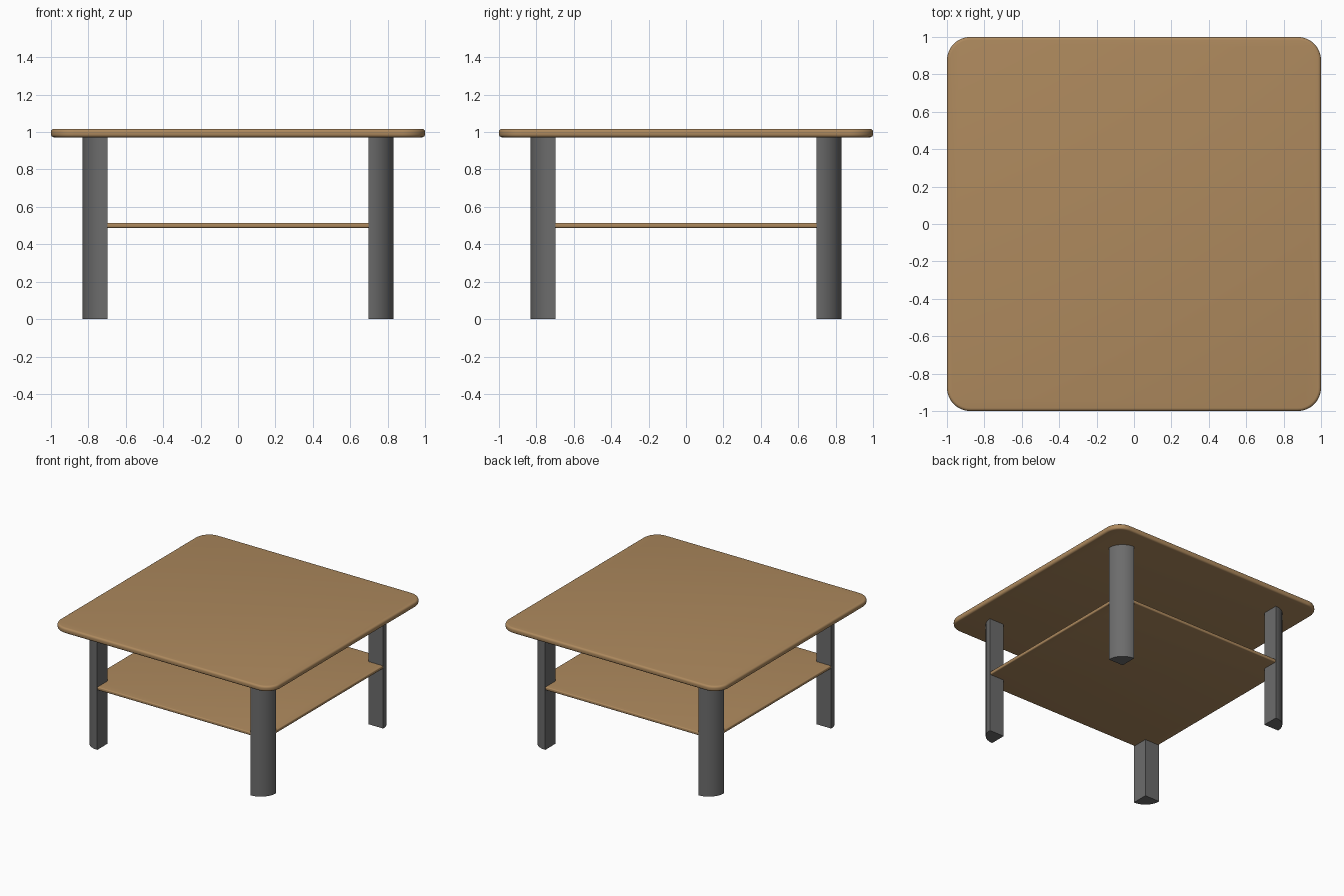
import bpy, bmesh, math

if "Cube" in bpy.data.objects:
    bpy.data.objects.remove(bpy.data.objects["Cube"])


def make_material(name, rgb):
    m = bpy.data.materials.new(name)
    m.diffuse_color = (*rgb, 1.0)
    m.use_nodes = True
    m.node_tree.nodes["Principled BSDF"].inputs["Base Color"].default_value = m.diffuse_color
    return m


wood = make_material("warm wood", (0.42, 0.25, 0.11))
metal = make_material("dark grey", (0.15, 0.15, 0.15))


def arc(cx, cy, r, start, steps=16):
    """Quarter arc, counter-clockwise from the start angle."""
    return [(cx + r * math.cos(start + math.pi / 2 * i / steps),
             cy + r * math.sin(start + math.pi / 2 * i / steps))
            for i in range(steps + 1)]


def extrude_profile(name, profile, z0, z1, material, bevel=0.0):
    """Solid with a flat outline, extruded from z0 to z1."""
    bm = bmesh.new()
    face = bm.faces.new([bm.verts.new((x, y, z0)) for x, y in profile])
    res = bmesh.ops.extrude_face_region(bm, geom=[face])
    top = [v for v in res["geom"] if isinstance(v, bmesh.types.BMVert)]
    bmesh.ops.translate(bm, verts=top, vec=(0, 0, z1 - z0))
    bmesh.ops.recalc_face_normals(bm, faces=bm.faces)
    if bevel:
        rim = [e for e in bm.edges if abs(e.verts[0].co.z - e.verts[1].co.z) < 1e-6]
        bmesh.ops.bevel(bm, geom=rim, offset=bevel, segments=4,
                        profile=0.5, affect='EDGES')
    mesh = bpy.data.meshes.new(name)
    bm.to_mesh(mesh)
    bm.free()
    mesh.materials.append(material)
    ob = bpy.data.objects.new(name, mesh)
    bpy.context.collection.objects.link(ob)
    bpy.ops.object.select_all(action='DESELECT')
    ob.select_set(True)
    bpy.context.view_layer.objects.active = ob
    bpy.ops.object.shade_smooth_by_angle(angle=math.radians(35))
    return ob


def rounded_square(half, r):
    pts = []
    for i, (sx, sy) in enumerate([(1, 1), (-1, 1), (-1, -1), (1, -1)]):
        pts += arc(sx * (half - r), sy * (half - r), r, i * math.pi / 2)
    return pts


# Table top and lower shelf (shelf corners are buried in the legs)
extrude_profile("table_top", rounded_square(1.0, 0.125), 0.972, 1.017, wood, 0.016)
extrude_profile("lower_shelf", rounded_square(0.828, 0.135), 0.488, 0.515, wood, 0.008)

# Quarter-round legs, square corner facing inwards
INNER, RADIUS = 0.697, 0.135
names = ["back_right_leg", "back_left_leg", "front_left_leg", "front_right_leg"]
for i, (sx, sy) in enumerate([(1, 1), (-1, 1), (-1, -1), (1, -1)]):
    cx, cy = sx * INNER, sy * INNER
    profile = [(cx, cy)] + arc(cx, cy, RADIUS, i * math.pi / 2)
    extrude_profile(names[i], profile, 0.0, 0.974, metal)
